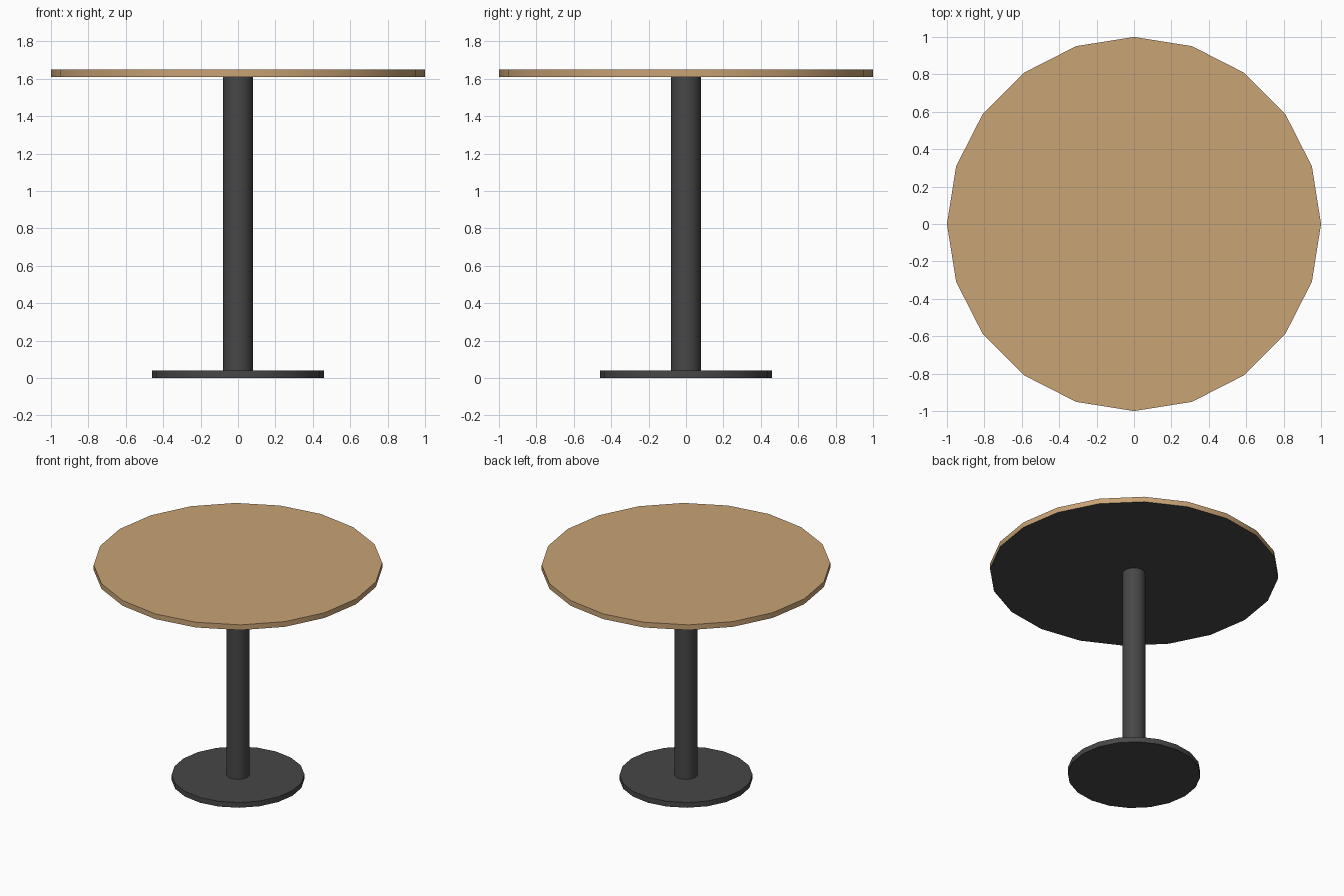
import bpy, bmesh, math
from mathutils import Matrix

if "Cube" in bpy.data.objects:
    bpy.data.objects.remove(bpy.data.objects["Cube"])


def material(name, rgb):
    m = bpy.data.materials.new(name)
    m.diffuse_color = (*rgb, 1.0)
    m.use_nodes = True
    m.node_tree.nodes["Principled BSDF"].inputs["Base Color"].default_value = m.diffuse_color
    return m


wood = material("light_wood", (0.58, 0.366, 0.178))
metal = material("dark_metal", (0.063, 0.063, 0.063))


def disc(name, radius, z0, z1, mats, sides=20):
    """Upright cylinder from z0 to z1; a second material colours its underside."""
    bm = bmesh.new()
    bmesh.ops.create_cone(bm, cap_ends=True, segments=sides,
                          radius1=radius, radius2=radius, depth=z1 - z0,
                          matrix=Matrix.Translation((0, 0, (z0 + z1) / 2)))
    bm.normal_update()
    for f in bm.faces:
        if len(mats) > 1 and f.normal.z < -0.5:
            f.material_index = 1
    mesh = bpy.data.meshes.new(name)
    bm.to_mesh(mesh)
    bm.free()
    for m in mats:
        mesh.materials.append(m)
    obj = bpy.data.objects.new(name, mesh)
    bpy.context.collection.objects.link(obj)
    # round sides smooth, rims sharp
    bpy.ops.object.select_all(action='DESELECT')
    obj.select_set(True)
    bpy.context.view_layer.objects.active = obj
    bpy.ops.object.shade_smooth_by_angle(angle=math.radians(30))
    return obj


# Floor plate, column, and wooden top with a dark underside
disc("base_plate", 0.46, 0.0, 0.04, [metal])
disc("column", 0.08, 0.04, 1.61, [metal])
disc("table_top", 1.0, 1.61, 1.65, [wood, metal])
